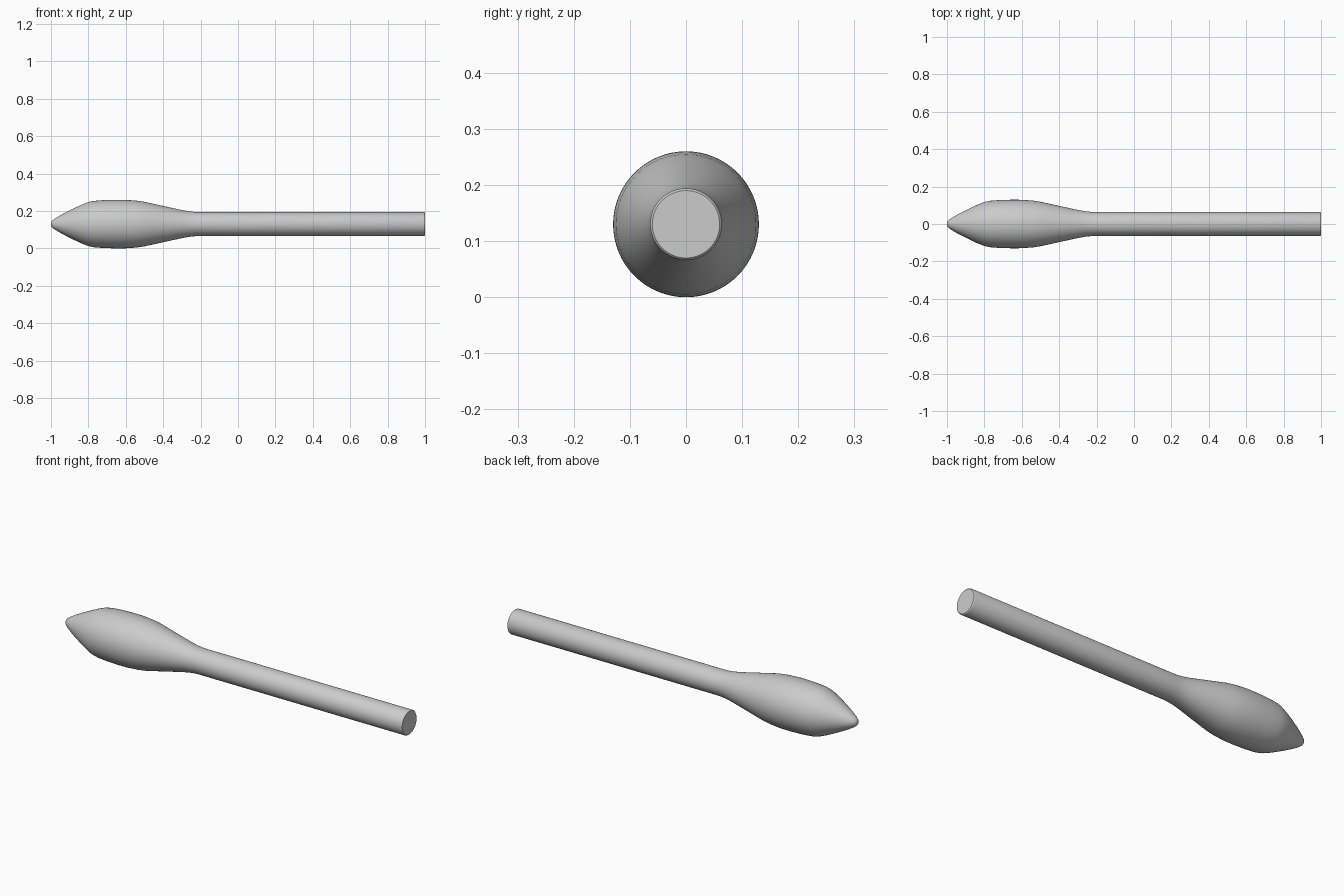
import bpy, math

if "Cube" in bpy.data.objects:
    bpy.data.objects.remove(bpy.data.objects["Cube"])

AXIS_Z = 0.13
SEGMENTS = 64

# Profile from pointed head to shaft end: (x, radius)
profile = [
    (-1.0, 0.009), (-0.994, 0.018), (-0.98, 0.029), (-0.95, 0.047), (-0.92, 0.063),
    (-0.88, 0.083), (-0.84, 0.102), (-0.80, 0.118), (-0.77, 0.124), (-0.72, 0.128),
    (-0.65, 0.13), (-0.60, 0.1295), (-0.54, 0.125), (-0.50, 0.119), (-0.45, 0.108),
    (-0.40, 0.097), (-0.35, 0.086), (-0.30, 0.075), (-0.26, 0.068), (-0.23, 0.065),
    (-0.20, 0.064), (0.994, 0.064), (0.998, 0.0625), (1.0, 0.060),
]


def lathe_x(name, points, height):
    """Revolve a profile round a horizontal x axis, capping both ends."""
    verts, faces = [], []
    n = SEGMENTS
    for x, r in points:
        for i in range(n):
            a = 2 * math.pi * i / n
            verts.append((x, r * math.cos(a), height + r * math.sin(a)))
    for j in range(len(points) - 1):
        for i in range(n):
            k = (i + 1) % n
            faces.append((j * n + i, (j + 1) * n + i, (j + 1) * n + k, j * n + k))
    faces = [f[::-1] for f in faces]
    last = (len(points) - 1) * n
    faces.append(tuple(reversed(range(n))))
    faces.append(tuple(range(last, last + n)))
    mesh = bpy.data.meshes.new(name)
    mesh.from_pydata(verts, [], faces)
    obj = bpy.data.objects.new(name, mesh)
    bpy.context.collection.objects.link(obj)
    return obj


# Swab: teardrop head flowing into a straight round shaft
swab = lathe_x("swab_head_and_shaft", profile, AXIS_Z)
bpy.context.view_layer.objects.active = swab
swab.select_set(True)
bpy.ops.object.shade_smooth_by_angle(angle=math.radians(35))
